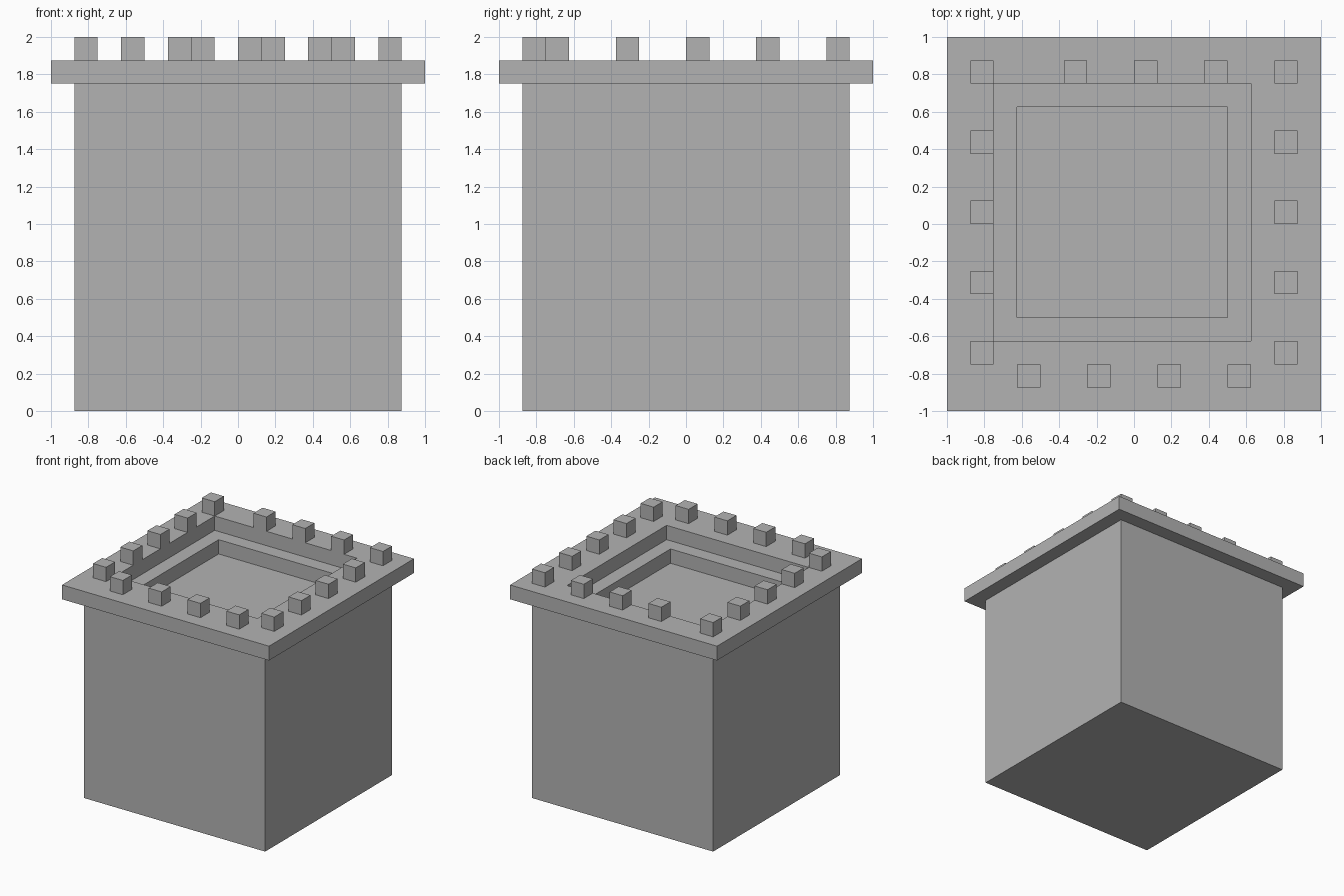
import bpy
import bmesh

U = 0.125  # one block

if "Cube" in bpy.data.objects:
    bpy.data.objects.remove(bpy.data.objects["Cube"], do_unlink=True)

stone = bpy.data.materials.new("stone_grey")
stone.use_nodes = True
grey = (0.45, 0.45, 0.45, 1)
stone.diffuse_color = grey
stone.node_tree.nodes["Principled BSDF"].inputs["Base Color"].default_value = grey


def add_object(name, mesh, location=(0, 0, 0)):
    obj = bpy.data.objects.new(name, mesh)
    obj.location = location
    bpy.context.collection.objects.link(obj)
    return obj


def square_shell(name, rings, cap_start=False, cap_end=False):
    """Join square rings, each (x0, x1, y0, y1, z) in blocks, with quads."""
    bm = bmesh.new()
    loops = []
    for x0, x1, y0, y1, z in rings:
        corners = ((x0, y0), (x1, y0), (x1, y1), (x0, y1))
        loops.append([bm.verts.new((x * U, y * U, z * U)) for x, y in corners])
    for a, b in zip(loops, loops[1:]):
        for i in range(4):
            j = (i + 1) % 4
            bm.faces.new((a[i], a[j], b[j], b[i]))
    if cap_start:
        bm.faces.new(loops[0][::-1])
    if cap_end:
        bm.faces.new(loops[-1])
    mesh = bpy.data.meshes.new(name)
    bm.to_mesh(mesh)
    bm.free()
    mesh.materials.append(stone)
    return mesh


# Tower walls with a closed base
wall = (-7, 7, -7, 7)
add_object("tower_walls", square_shell(
    "tower_walls", [(*wall, 0), (*wall, 14)], cap_start=True))

# Overhanging roof slab, stepping down into an off-centre sunken floor
slab = (-8, 8, -8, 8)
opening = (-6, 5, -5, 6)
well = (-5, 4, -4, 5)
add_object("roof_slab", square_shell("roof_slab", [
    (*wall, 14), (*slab, 14), (*slab, 15), (*opening, 15),
    (*opening, 14), (*well, 14), (*well, 13)], cap_end=True))

# Battlement blocks, given by their lower x and y corner
block = square_shell("merlon", [(0, 1, 0, 1, 0), (0, 1, 0, 1, 1)], cap_end=True)
sides = {
    "left": [(6, y) for y in range(-6, 7, 3)],
    "right": [(-7, y) for y in range(-6, 7, 3)],
    "back": [(x, 6) for x in (-3, 0, 3)],
    "front": [(x, -7) for x in range(-5, 5, 3)],
}
for side, spots in sides.items():
    for n, (x, y) in enumerate(spots, 1):
        add_object(f"merlon_{side}_{n}", block, (x * U, y * U, 15 * U))
